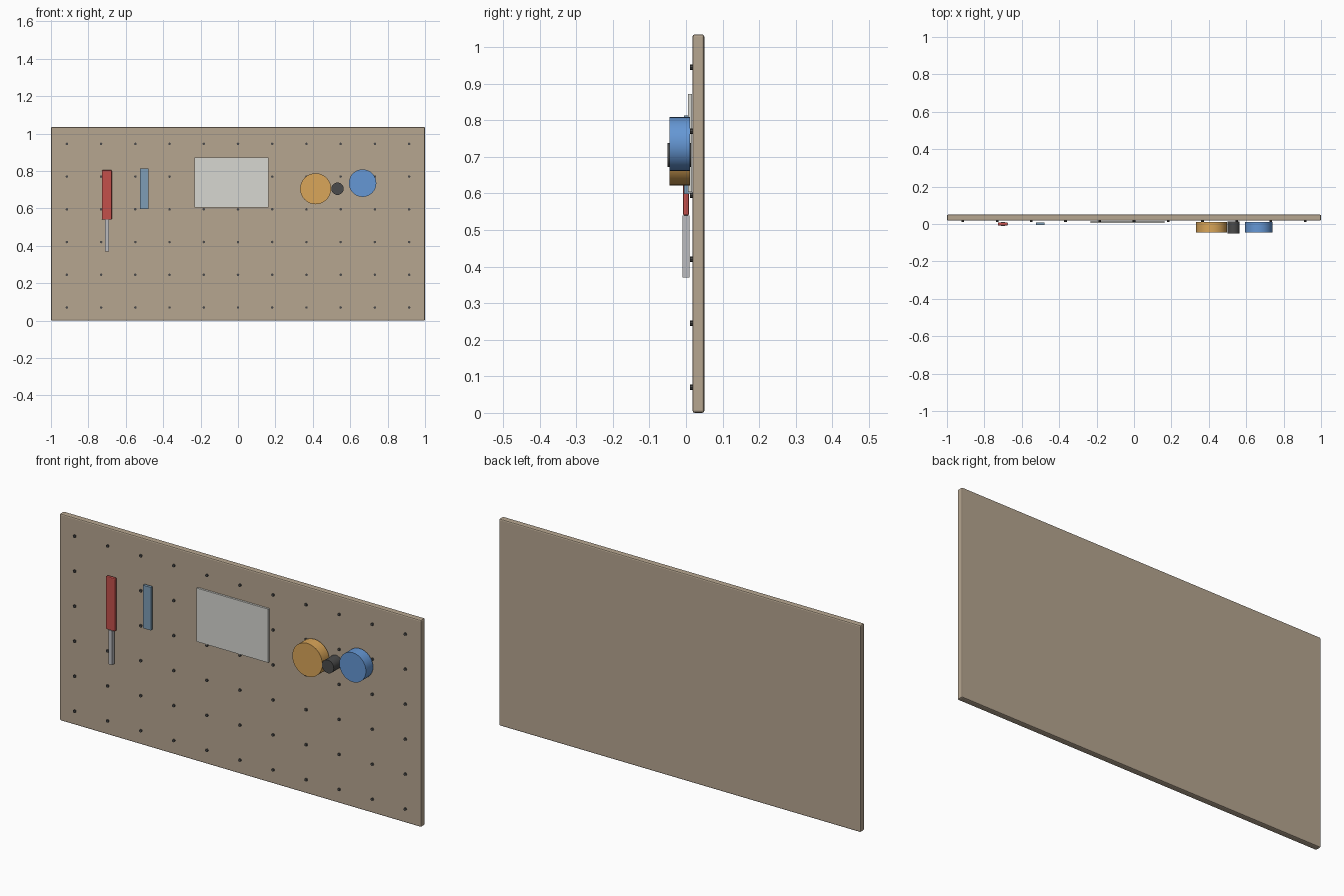
import bpy
import math

if "Cube" in bpy.data.objects:
    bpy.data.objects.remove(bpy.data.objects["Cube"])


def material(name, rgb):
    m = bpy.data.materials.new(name)
    m.diffuse_color = (*rgb, 1)
    m.use_nodes = True
    m.node_tree.nodes["Principled BSDF"].inputs["Base Color"].default_value = m.diffuse_color
    return m


def box(name, x, y, z, mat, bevel=0.0):
    """Box from (min, max) ranges on each axis."""
    bpy.ops.mesh.primitive_cube_add(
        size=1, location=[(a + b) / 2 for a, b in (x, y, z)])
    ob = bpy.context.object
    ob.name = name
    ob.scale = [b - a for a, b in (x, y, z)]
    bpy.ops.object.transform_apply(location=False, rotation=False, scale=True)
    if bevel:
        mod = ob.modifiers.new("bevel", "BEVEL")
        mod.width = bevel
        mod.segments = 2
    ob.data.materials.append(mat)
    return ob


def disc(name, x, z, radius, y, mat, sides=32):
    """Cylinder lying along y."""
    bpy.ops.mesh.primitive_cylinder_add(
        vertices=sides, radius=radius, depth=y[1] - y[0],
        location=(x, (y[0] + y[1]) / 2, z), rotation=(math.pi / 2, 0, 0))
    ob = bpy.context.object
    ob.name = name
    ob.data.materials.append(mat)
    if sides > 12:
        bpy.ops.object.shade_smooth_by_angle()
    return ob


tan = material("tan_board", (0.47, 0.38, 0.28))
dark = material("dark", (0.07, 0.07, 0.07))
red = material("red", (0.55, 0.08, 0.07))
steel = material("steel", (0.5, 0.5, 0.52))
slate = material("slate_blue", (0.21, 0.34, 0.47))
paper = material("paper", (0.68, 0.68, 0.64))
orange = material("orange", (0.7, 0.38, 0.1))
blue = material("blue", (0.13, 0.31, 0.66))

# Board
box("board", (-1, 1), (0.018, 0.05), (0, 1.035), tan, 0.006)

# Grid of peg holes, shown as small dark studs
for row in range(6):
    for col in range(11):
        disc(f"peg_{row}_{col}", -0.915 + col * 0.183, 0.07 + row * 0.175,
             0.007, (0.011, 0.02), dark, 8)

# Screwdriver
box("screwdriver_handle", (-0.727, -0.675), (-0.008, 0.008), (0.54, 0.805), red, 0.004)
box("screwdriver_shaft", (-0.711, -0.69), (-0.0095, 0.0095), (0.37, 0.54), steel)

# Flat blade tool and note sheet
box("flat_tool", (-0.523, -0.479), (-0.005, 0.009), (0.598, 0.813), slate)
box("note_sheet", (-0.233, 0.163), (0.006, 0.016), (0.604, 0.872), paper)

# Round tape rolls with a small spindle between them
disc("orange_roll", 0.415, 0.705, 0.083, (-0.045, 0.011), orange)
disc("spindle", 0.532, 0.705, 0.033, (-0.05, 0.014), dark)
disc("blue_roll", 0.666, 0.735, 0.0735, (-0.045, 0.011), blue)
